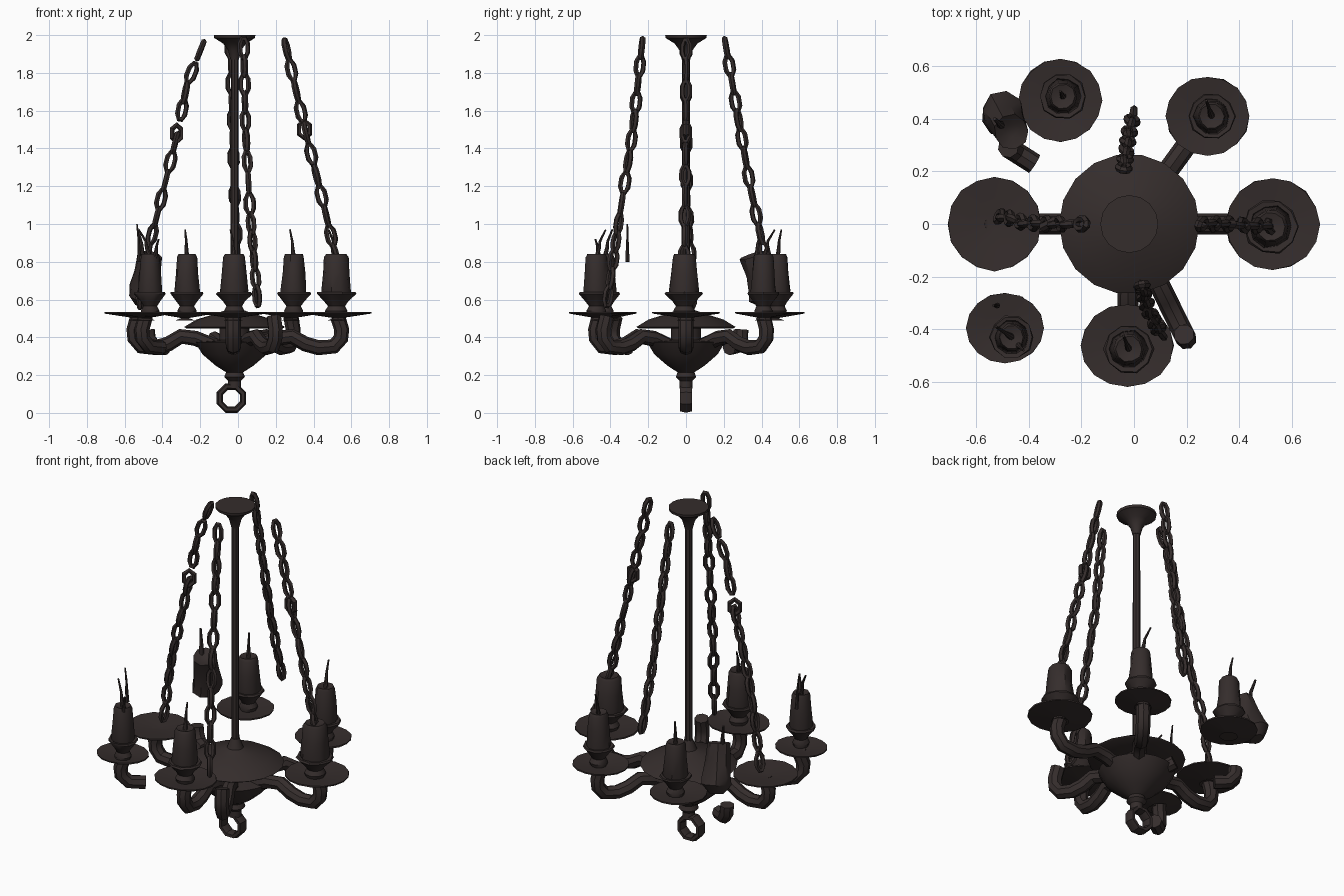
import bpy, bmesh, random
from math import sin, cos, pi, radians, atan2, hypot
from mathutils import Matrix, Vector

random.seed(4)
cube = bpy.data.objects.get("Cube")
if cube:
    bpy.data.objects.remove(cube)

iron = bpy.data.materials.new("dark_iron")
iron.use_nodes = True
tone = (0.035, 0.026, 0.025, 1)
iron.diffuse_color = tone
bsdf = iron.node_tree.nodes["Principled BSDF"]
bsdf.inputs["Base Color"].default_value = tone
bsdf.inputs["Roughness"].default_value = 0.8

AXIS = Vector((-0.018, 0, 0))


def finish(name, mesh):
    obj = bpy.data.objects.new(name, mesh)
    bpy.context.collection.objects.link(obj)
    mesh.materials.clear()
    mesh.materials.append(iron)
    bpy.ops.object.select_all(action='DESELECT')
    obj.select_set(True)
    bpy.context.view_layer.objects.active = obj
    bpy.ops.object.shade_smooth_by_angle(angle=radians(40))
    return obj


def from_bmesh(name, bm):
    bmesh.ops.recalc_face_normals(bm, faces=bm.faces)
    mesh = bpy.data.meshes.new(name)
    bm.to_mesh(mesh)
    bm.free()
    return finish(name, mesh)


def lathe(name, profile, place, sides=16, jitter=0.0):
    """Turn (radius, height) points about a vertical axis, with capped ends."""
    bm = bmesh.new()
    loops = []
    for r, z in profile:
        loops.append([bm.verts.new((r * cos(a) * k, r * sin(a) * k, z))
                      for i in range(sides)
                      for a, k in [(2 * pi * i / sides, 1 + random.uniform(-jitter, jitter))]])
    for low, high in zip(loops, loops[1:]):
        for i in range(sides):
            j = (i + 1) % sides
            bm.faces.new((low[i], low[j], high[j], high[i]))
    bm.faces.new(loops[0])
    bm.faces.new(loops[-1])
    if not isinstance(place, Matrix):
        place = Matrix.Translation(place)
    bm.transform(place)
    return from_bmesh(name, bm)


def tube(name, points, radius, taper=1.0):
    """Sweep a round section along a path."""
    curve = bpy.data.curves.new(name, 'CURVE')
    curve.dimensions = '3D'
    curve.bevel_depth = radius
    curve.bevel_resolution = 2
    curve.use_fill_caps = True
    spline = curve.splines.new('POLY')
    spline.points.add(len(points) - 1)
    for i, (p, co) in enumerate(zip(spline.points, points)):
        p.co = (*co, 1)
        p.radius = 1 + (taper - 1) * i / (len(points) - 1)
    temp = bpy.data.objects.new(name, curve)
    mesh = bpy.data.meshes.new_from_object(temp)
    bpy.data.objects.remove(temp)
    return finish(name, mesh)


def add_ring(bm, place, width, length, wire, depth, around=8, section=6):
    """Oval ring lying in local XZ, with an oval wire section."""
    grid = []
    for i in range(around):
        a = 2 * pi * (i + 0.5) / around
        grid.append([bm.verts.new(place @ Vector((
            cos(a) * (width + wire * cos(b)), depth * sin(b), sin(a) * (length + wire * cos(b)))))
            for b in (2 * pi * j / section for j in range(section))])
    for i in range(around):
        for j in range(section):
            n, m = (i + 1) % around, (j + 1) % section
            bm.faces.new((grid[i][j], grid[n][j], grid[n][m], grid[i][m]))


# Central body: hanging bowl, upper dish, rod and ceiling cap
lathe("lower_bowl", [(0.035, 0.13), (0.035, 0.17), (0.055, 0.19), (0.045, 0.215), (0.1, 0.25),
                     (0.17, 0.31), (0.21, 0.375), (0.08, 0.385), (0.08, 0.46)], AXIS, 18)
lathe("upper_dish", [(0.07, 0.46), (0.255, 0.447), (0.267, 0.455), (0.2, 0.495),
                     (0.1, 0.525), (0.045, 0.545), (0.024, 0.6)], AXIS, 18)
lathe("rod", [(0.022, 0.55), (0.02, 1.92)], AXIS, 8)
lathe("ceiling_cap", [(0.022, 1.87), (0.035, 1.92), (0.06, 1.955), (0.108, 1.985), (0.11, 2.0)], AXIS, 16)

# Ring below the bowl
bm = bmesh.new()
add_ring(bm, Matrix.Translation((-0.035, 0, 0.078)), 0.066, 0.066, 0.018, 0.036)
from_bmesh("bottom_ring", bm)

# Curved arms, described by reach along the arm and height
ARM = [(0.1, 0.35), (0.22, 0.395), (0.3, 0.405), (0.37, 0.365), (0.44, 0.345),
       (0.52, 0.352), (0.558, 0.395), (0.562, 0.44), (0.54, 0.51)]


def arm(name, x, y, first=0, last=len(ARM)):
    d = Vector((x, y, 0)) - AXIS
    scale = d.length / 0.54
    d.normalize()
    tube(name, [AXIS + d * (r * scale) + Vector((0, 0, z)) for r, z in ARM[first:last]], 0.04)


def wick(name, x, y, z, height, lean, radius=0.013):
    dx, dy = lean
    steps = [(0, 0), (0.3, 0.35), (0.4, 0.6), (1, 1)]
    tube(name, [(x + dx * s, y + dy * s, z + height * t) for s, t in steps], radius, 0.35)


SAUCER = [(0.05, 0.49), (0.12, 0.502), (1, 0.526), (1, 0.534), (0.55, 0.525), (0.1, 0.517)]
CUP = [(0.05, 0.51), (0.06, 0.54), (0.045, 0.565), (0.065, 0.59), (0.105, 0.63),
       (0.1, 0.64), (0.07, 0.635)]
CANDLE = [(0.075, 0.62), (0.081, 0.645), (0.07, 0.74), (0.064, 0.825), (0.055, 0.84), (0.02, 0.83)]


def saucer(name, x, y, rx, ry):
    profile = [(r if i == 0 else r * rx, z) for i, (r, z) in enumerate(SAUCER)]
    place = Matrix.Translation((x, y, 0)) @ Matrix.Diagonal((1, ry / rx, 1, 1))
    lathe(name, profile, place, 16, 0.015)


def candle(name, x, y, size=1.0):
    lathe(name + "_cup", [(r * size, z) for r, z in CUP], (x, y, 0), 10, 0.04)
    lathe(name + "_candle", [(r * size, z) for r, z in CANDLE], (x, y, 0), 10, 0.05)


# Saucers: name, centre, radii
for name, x, y, rx, ry in [("left", 0.527, 0, 0.178, 0.174), ("back_left", 0.28, 0.41, 0.158, 0.15),
                           ("back", -0.28, 0.47, 0.158, 0.157), ("right", -0.53, 0, 0.177, 0.178),
                           ("front_right", -0.49, -0.395, 0.147, 0.133),
                           ("front", -0.025, -0.462, 0.176, 0.157)]:
    saucer(name + "_saucer", x, y, rx, ry)

# Candles: name, centre, size, lean of the wick
for name, x, y, size, lean in [("left", 0.52, -0.01, 1, (-0.04, 0.0)), ("back_left", 0.295, 0.41, 0.85, (-0.02, 0.06)),
                               ("back", -0.27, 0.485, 0.85, (-0.01, 0.02)), ("front_right", -0.465, -0.43, 0.8, (-0.06, 0.04)),
                               ("front", -0.02, -0.475, 0.9, (-0.02, 0.05))]:
    candle(name, x, y, size)
    wick(name + "_wick", x, y, 0.82, 0.15, lean)
wick("second_front_right_wick", -0.44, -0.46, 0.82, 0.1, (0.02, -0.02))
wick("loose_wick", -0.52, -0.31, 0.8, 0.2, (-0.015, 0.0), 0.011)

# Whole arms, then the broken pieces
for name, x, y in [("left", 0.527, 0), ("back_left", 0.28, 0.41), ("right", -0.53, 0),
                   ("front", -0.025, -0.46), ("front_left", 0.19, -0.42)]:
    arm(name + "_arm", x, y)
arm("back_arm_stub", -0.29, 0.47, 0, 2)
arm("front_right_arm_piece", -0.49, -0.375, 4)
arm("back_right_arm_piece", -0.46, 0.28, 4, 8)

# Broken leaning candle at the back right
lean = (Matrix.Translation((-0.505, 0.43, 0.59)) @ Matrix.Rotation(radians(18), 4, 'X')
        @ Matrix.Rotation(radians(9), 4, 'Y') @ Matrix.Translation((0, 0, -0.59)))
lathe("broken_candle", [(0.04, 0.57), (0.085, 0.62), (0.08, 0.66), (0.07, 0.75),
                        (0.066, 0.85), (0.025, 0.83)], lean, 9, 0.1)
wick("broken_candle_wick", -0.5, 0.37, 0.78, 0.19, (-0.03, 0.03), 0.018)


def chain(name, path):
    """Alternating links along a path of straight runs, twisted a little."""
    bm = bmesh.new()
    count = 0
    for a, b in zip(path, path[1:]):
        a, b = Vector(a), Vector(b)
        links = max(1, round((b - a).length / 0.105))
        turn = (b - a).to_track_quat('Z', 'Y').to_matrix().to_4x4()
        for i in range(links):
            mid = a.lerp(b, (i + 0.5) / links)
            spin = Matrix.Rotation(pi / 2 * (count % 2) + random.uniform(-0.4, 0.4), 4, 'Z')
            add_ring(bm, Matrix.Translation(mid) @ turn @ spin, 0.022, 0.055, 0.014, 0.014, 8, 5)
            count += 1
    from_bmesh(name, bm)


def open_link(name, centre, spin):
    bm = bmesh.new()
    add_ring(bm, Matrix.Translation(centre) @ Matrix.Rotation(spin, 4, 'Z'),
             0.032, 0.045, 0.014, 0.016, 6, 5)
    from_bmesh(name, bm)


# Four hanging chains, the right one snapped
chain("left_chain", [(0.245, 0, 1.98), (0.345, 0, 1.54), (0.43, -0.005, 1.2), (0.53, -0.01, 0.78)])
chain("right_chain_top", [(-0.175, 0, 1.98), (-0.27, 0, 1.74), (-0.305, 0, 1.56)])
chain("right_chain", [(-0.32, 0, 1.48), (-0.42, 0.005, 1.08), (-0.465, 0.02, 0.9), (-0.52, 0.03, 0.55)])
chain("front_chain", [(0.03, -0.23, 1.98), (0.04, -0.28, 1.5), (0.065, -0.35, 1.05), (0.105, -0.42, 0.57)])
chain("back_chain", [(-0.04, 0.205, 1.98), (-0.03, 0.27, 1.6), (-0.02, 0.34, 1.2), (0.0, 0.425, 0.8)])
open_link("left_open_link", (0.352, 0, 1.5), 0)
open_link("right_open_link", (-0.325, 0, 1.48), 0.5)
